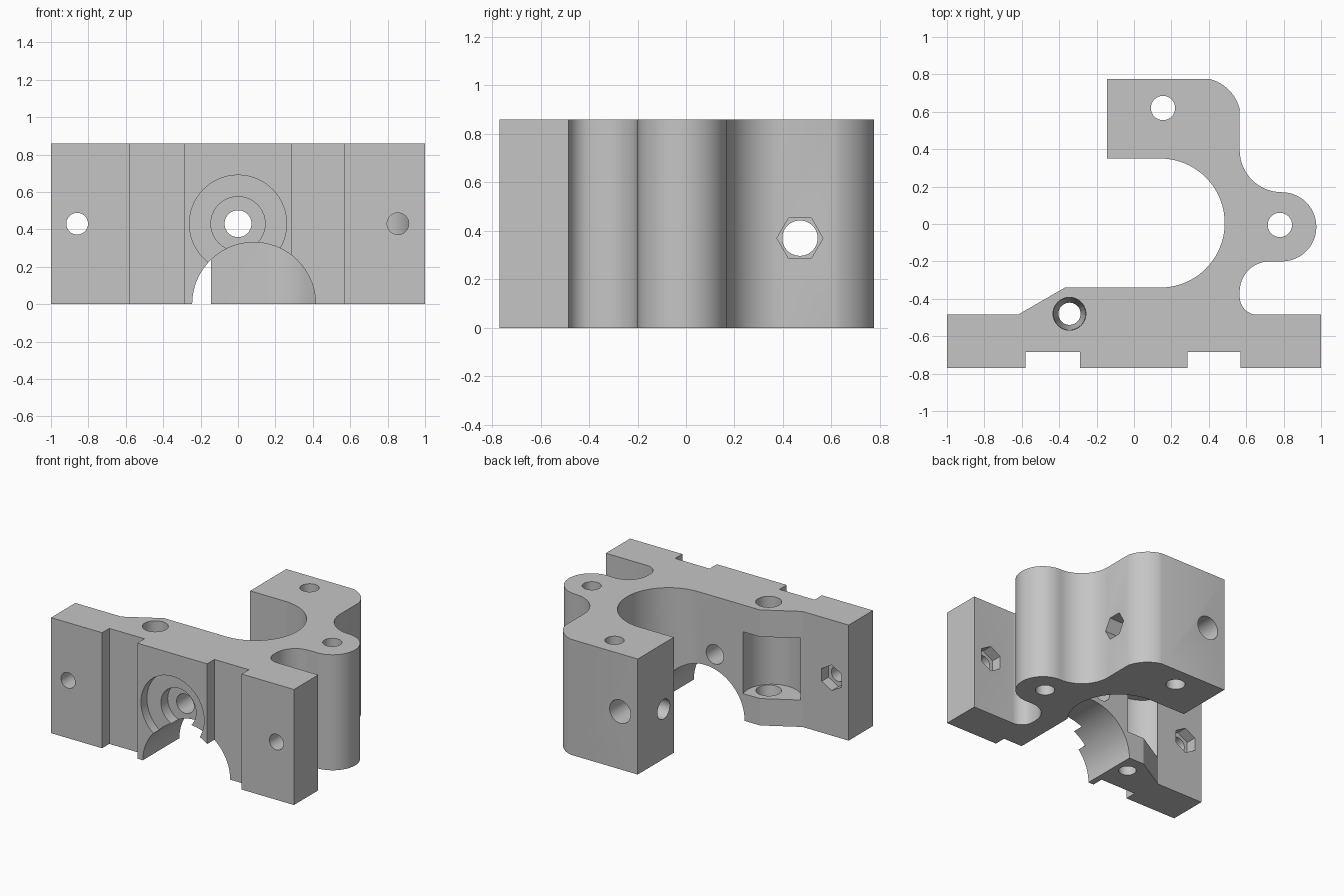
import bpy
import bmesh
import math
from mathutils import Vector

cube = bpy.data.objects.get("Cube")
if cube:
    bpy.data.objects.remove(cube, do_unlink=True)

HEIGHT = 0.86
FRONT, BACK = -0.77, 0.775

grey = bpy.data.materials.new("plain_grey")
grey.use_nodes = True
colour = (0.56, 0.56, 0.56, 1)
grey.diffuse_color = colour
grey.node_tree.nodes["Principled BSDF"].inputs["Base Color"].default_value = colour


def arc(cx, cy, r, start, end, steps=16):
    angles = [math.radians(start + (end - start) * i / steps) for i in range(steps + 1)]
    return [(cx + r * math.cos(a), cy + r * math.sin(a)) for a in angles]


def add_object(name, bm):
    mesh = bpy.data.meshes.new(name)
    bm.to_mesh(mesh)
    bm.free()
    obj = bpy.data.objects.new(name, mesh)
    bpy.context.collection.objects.link(obj)
    return obj


# Bracket outline: slotted base plate, rounded lug and hooked arm
outline = [(-1, FRONT), (-0.58, FRONT), (-0.58, -0.685), (-0.29, -0.685), (-0.29, FRONT),
           (0.285, FRONT), (0.285, -0.685), (0.57, -0.685), (0.57, FRONT), (1, FRONT), (1, -0.485)]
outline += arc(0.66, -0.39, 0.095, 270, 180, 10)
outline += arc(0.725, -0.36, 0.16, 180, 90, 12)
outline += arc(0.79, -0.015, 0.185, -90, 90, 28)
outline += arc(0.79, 0.395, 0.225, 270, 180)
outline += arc(0.35, 0.56, 0.222, 14, 75, 12)
outline += [(-0.145, BACK), (-0.145, 0.35)]
outline += arc(0.14, 0.005, 0.345, 90, -90, 40)
outline += [(-0.37, -0.34), (-0.62, -0.485), (-1, -0.485)]

bm = bmesh.new()
base = bm.faces.new([bm.verts.new((x, y, 0)) for x, y in outline])
grown = bmesh.ops.extrude_face_region(bm, geom=[base])
top_verts = [v for v in grown["geom"] if isinstance(v, bmesh.types.BMVert)]
bmesh.ops.translate(bm, verts=top_verts, vec=(0, 0, HEIGHT))
bmesh.ops.recalc_face_normals(bm, faces=bm.faces)
bracket = add_object("bracket_body", bm)
bracket.data.materials.append(grey)


def cut(name, start, end, r1, r2=None, sides=40, spin=0):
    """Cut a round, tapered or hexagonal hole between two points."""
    start, end = Vector(start), Vector(end)
    axis = end - start
    bm = bmesh.new()
    bmesh.ops.create_cone(bm, cap_ends=True, segments=sides, radius1=r1,
                          radius2=r1 if r2 is None else r2, depth=axis.length)
    cutter = add_object(name, bm)
    cutter.hide_render = True
    turn = axis.to_track_quat("Z", "Y").to_matrix().to_4x4()
    for v in cutter.data.vertices:
        p = v.co.copy()
        c, s = math.cos(spin), math.sin(spin)
        p = Vector((p.x * c - p.y * s, p.x * s + p.y * c, p.z))
        v.co = turn @ p + (start + end) / 2
    cutter.data.materials.append(grey)
    bpy.context.view_layer.update()
    mod = bracket.modifiers.new(name, "BOOLEAN")
    mod.operation = "DIFFERENCE"
    mod.solver = "EXACT"
    mod.object = cutter
    bpy.context.view_layer.objects.active = bracket
    bpy.ops.object.modifier_apply(modifier=name)
    bpy.data.objects.remove(cutter, do_unlink=True)


# Vertical holes in the arm and lug
cut("arm_hole", (0.155, 0.62, -0.1), (0.155, 0.62, 1), 0.065)
cut("lug_hole", (0.78, -0.005, -0.1), (0.78, -0.005, 1), 0.065)

# Side pocket with the pin hole passing through it
px, py = -0.345, -0.48
cut("pocket", (-0.42, -0.41, 0.2), (-0.42, -0.41, 0.66), 0.2, sides=56)
cut("pin_hole_top", (px, py, 0.5), (px, py, 1), 0.088)
cut("pin_hole_bottom", (px, py, 0.21), (px, py, -0.01), 0.088, 0.058)

# Stepped bore in the front and the matching hole in the arm
z = 0.43
cut("wide_recess", (0, -0.9, z), (0, FRONT + 0.07, z), 0.26, sides=56)
cut("middle_recess", (0, -0.9, z), (0, FRONT + 0.15, z), 0.145)
cut("centre_hole", (0, -0.9, z), (0, 0, z), 0.072)
cut("arm_back_hole", (0, 0.2, z), (0, 0.9, z), 0.087)

# Arched opening under the plate
cut("arch", (0.085, -0.9, 0), (0.085, 0, 0), 0.33, sides=72)

# Plate screw holes with hexagonal nut traps behind
for side, x in (("right", -0.86), ("left", 0.855)):
    cut(side + "_screw_hole", (x, -0.9, z), (x, -0.4, z), 0.058)
    cut(side + "_nut_trap", (x, -0.565, z), (x, -0.4, z), 0.095, sides=6)

# Cross screw through the arm with a nut trap on the outside
cut("cross_hole", (-0.3, 0.47, 0.37), (0.7, 0.47, 0.37), 0.073)
probe = Vector((1, 0, 0)).to_track_quat("Z", "Y") @ Vector((1, 0, 0))
cut("cross_nut_trap", (0.42, 0.47, 0.37), (0.7, 0.47, 0.37), 0.095, sides=6,
    spin=0 if abs(probe.z) > 0.5 else math.pi / 6)

# Smooth the curved walls and keep the corners crisp
bpy.ops.object.select_all(action="DESELECT")
bracket.select_set(True)
bpy.context.view_layer.objects.active = bracket
bpy.ops.object.shade_smooth_by_angle(angle=math.radians(25))
